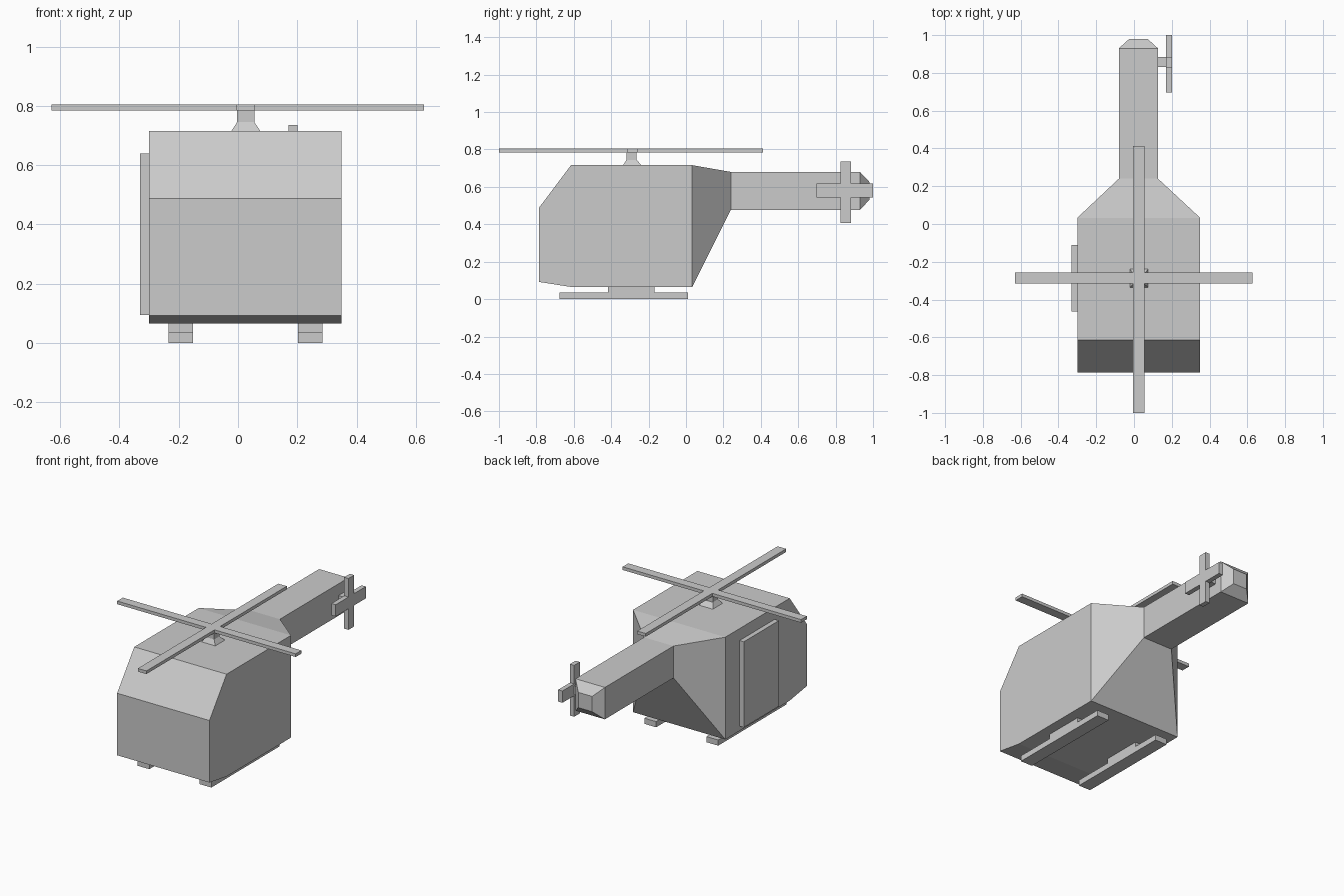
import bpy
import bmesh

cube = bpy.data.objects.get("Cube")
if cube:
    bpy.data.objects.remove(cube, do_unlink=True)

grey = bpy.data.materials.new("light_grey")
grey.use_nodes = True
COLOUR = (0.6, 0.6, 0.6, 1)
grey.diffuse_color = COLOUR
grey.node_tree.nodes["Principled BSDF"].inputs["Base Color"].default_value = COLOUR


def loft(name, sections):
    """Join rings of corner points into one closed flat-faced solid."""
    bm = bmesh.new()
    rings = [[bm.verts.new(p) for p in ring] for ring in sections]
    for a, b in zip(rings, rings[1:]):
        for i in range(len(a)):
            j = (i + 1) % len(a)
            bm.faces.new((a[i], a[j], b[j], b[i]))
    bm.faces.new(rings[0])
    bm.faces.new(rings[-1])
    bmesh.ops.recalc_face_normals(bm, faces=bm.faces)
    mesh = bpy.data.meshes.new(name)
    bm.to_mesh(mesh)
    bm.free()
    mesh.materials.append(grey)
    obj = bpy.data.objects.new(name, mesh)
    bpy.context.collection.objects.link(obj)
    return obj


def rect_y(y, x0, x1, z0, z1):
    return [(x0, y, z0), (x1, y, z0), (x1, y, z1), (x0, y, z1)]


def rect_z(z, x0, x1, y0, y1):
    return [(x0, y0, z), (x1, y0, z), (x1, y1, z), (x0, y1, z)]


def box(name, x, y, z):
    return loft(name, [rect_z(h, *x, *y) for h in z])


# Cabin, tapered rear and tail boom as one lofted hull
L, R = -0.30, 0.35
TL, TR = -0.08, 0.127
loft("fuselage", [
    rect_y(-0.787, L, R, 0.092, 0.487),
    rect_y(-0.615, L, R, 0.065, 0.716),
    rect_y(0.033, L, R, 0.065, 0.716),
    rect_y(0.24, TL, TR, 0.477, 0.68),
    rect_y(0.93, TL, TR, 0.477, 0.68),
    rect_y(0.98, -0.025, 0.072, 0.53, 0.627),
])

# Side door
box("side_door", (-0.33, L), (-0.463, -0.11), (0.095, 0.64))

# Landing skids, each with a mounting block
for side, x in (("right", (-0.235, -0.152)), ("left", (0.202, 0.285))):
    box(side + "_skid", x, (-0.675, 0.012), (0, 0.036))
    box(side + "_skid_mount", x, (-0.418, -0.168), (0.036, 0.065))

# Main rotor mast with flared foot, and crossed blades
loft("rotor_mast", [
    rect_z(0.716, -0.022, 0.075, -0.336, -0.238),
    rect_z(0.745, -0.003, 0.055, -0.318, -0.265),
    rect_z(0.786, -0.003, 0.055, -0.318, -0.265),
])
blade_z = (0.785, 0.805)
box("cross_blade", (-0.63, 0.627), (-0.315, -0.258), blade_z)
box("long_blade", (-0.005, 0.055), (-1.0, 0.412), blade_z)

# Tail rotor hub and crossed blades
box("tail_rotor_hub", (TR, 0.17), (0.83, 0.884), (0.55, 0.605))
blade_x = (0.17, 0.2)
box("tail_blade_level", blade_x, (0.697, 1.0), (0.542, 0.617))
box("tail_blade_upright", blade_x, (0.825, 0.882), (0.408, 0.735))
